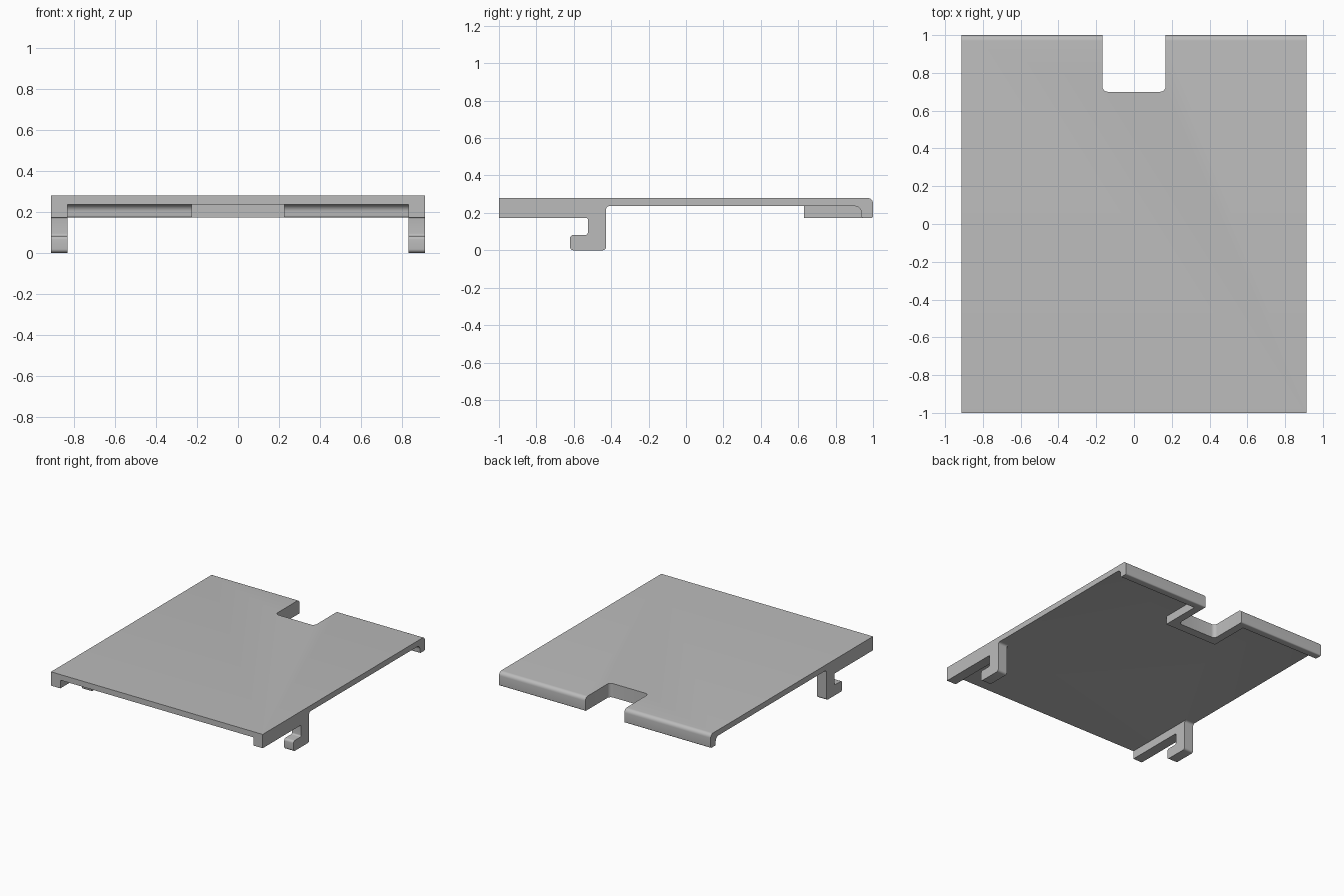
import bpy, bmesh, math
from mathutils import Vector, Matrix

if "Cube" in bpy.data.objects:
    bpy.data.objects.remove(bpy.data.objects["Cube"])

grey = bpy.data.materials.new("light_grey")
grey.use_nodes = True
COLOUR = (0.5, 0.5, 0.5, 1)
grey.diffuse_color = COLOUR
grey.node_tree.nodes["Principled BSDF"].inputs["Base Color"].default_value = COLOUR


def rounded(corners, steps=6):
    """Outline from (u, v, radius) corners, each corner filleted."""
    outline = []
    for i, (u, v, r) in enumerate(corners):
        p = Vector((u, v))
        if r == 0:
            outline.append(p)
            continue
        a = (Vector(corners[i - 1][:2]) - p).normalized()
        b = (Vector(corners[(i + 1) % len(corners)][:2]) - p).normalized()
        half = a.angle(b) / 2
        centre = p + (a + b).normalized() * r / math.sin(half)
        start = p + a * r / math.tan(half) - centre
        end = p + b * r / math.tan(half) - centre
        sweep = start.angle_signed(end)
        for k in range(steps + 1):
            outline.append(centre + Matrix.Rotation(-sweep * k / steps, 2) @ start)
    return outline


def prism(name, corners, low, high, axis):
    """Extrude an outline along x (outline in y, z) or z (outline in x, y)."""
    bm = bmesh.new()
    place = (lambda p: (low, p.x, p.y)) if axis == "x" else (lambda p: (p.x, p.y, low))
    face = bm.faces.new([bm.verts.new(place(p)) for p in rounded(corners)])
    moved = bmesh.ops.extrude_face_region(bm, geom=[face])["geom"]
    shift = (high - low, 0, 0) if axis == "x" else (0, 0, high - low)
    bmesh.ops.translate(bm, vec=shift,
                        verts=[g for g in moved if isinstance(g, bmesh.types.BMVert)])
    bmesh.ops.recalc_face_normals(bm, faces=bm.faces)
    mesh = bpy.data.meshes.new(name)
    bm.to_mesh(mesh)
    bm.free()
    mesh.materials.append(grey)
    obj = bpy.data.objects.new(name, mesh)
    bpy.context.collection.objects.link(obj)
    return obj


def combine(target, other, operation):
    mod = target.modifiers.new(operation, "BOOLEAN")
    mod.operation, mod.object, mod.solver = operation, other, "EXACT"
    bpy.context.view_layer.objects.active = target
    bpy.ops.object.modifier_apply(modifier=mod.name)
    bpy.data.objects.remove(other)


W, TOP, UNDER, RIM = 0.913, 0.28, 0.236, 0.172

# Flat panel with a rounded lip folded down along the back
panel = prism("cover_panel", [
    (-1, UNDER, 0), (0.938, UNDER, 0.035), (0.938, RIM, 0.01),
    (1, RIM, 0.01), (1, TOP, 0.03), (-1, TOP, 0)], -W, W, "x")

# Wall around the back notch, then the notch opening itself
wall = prism("notch_wall", [
    (-0.228, 0.632, 0), (0.228, 0.632, 0), (0.228, 0.97, 0), (-0.228, 0.97, 0)],
    RIM, 0.26, "z")
combine(panel, wall, "UNION")
opening = prism("notch_opening", [
    (-0.168, 0.7, 0.03), (0.168, 0.7, 0.03), (0.168, 1.2, 0), (-0.168, 1.2, 0)],
    -0.1, 0.5, "z")
combine(panel, opening, "DIFFERENCE")

# Side rails with a forward-pointing hook at the rear end
for low, high in ((-W, -0.833), (0.833, W)):
    rail = prism("hook_rail", [
        (-1, 0.26, 0), (-1, RIM, 0), (-0.525, RIM, 0.006), (-0.525, 0.082, 0.012),
        (-0.62, 0.082, 0.018), (-0.62, 0, 0.018), (-0.427, 0, 0.018),
        (-0.427, UNDER, 0.018), (-0.409, UNDER, 0), (-0.409, 0.26, 0)], low, high, "x")
    combine(panel, rail, "UNION")

panel.select_set(True)
bpy.context.view_layer.objects.active = panel
bpy.ops.object.shade_smooth_by_angle(angle=math.radians(30))
